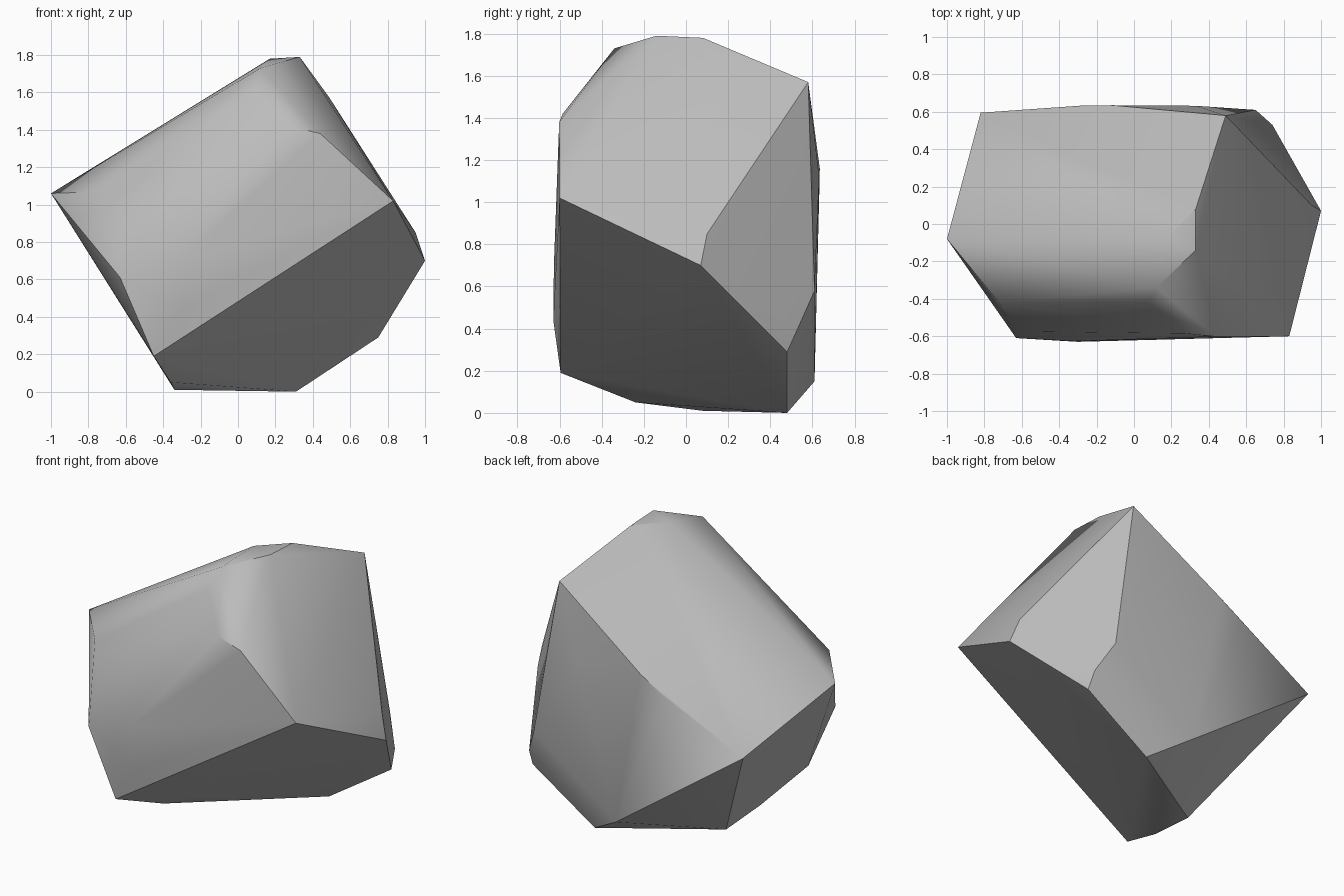
import bpy, bmesh, math

if "Cube" in bpy.data.objects:
    bpy.data.objects.remove(bpy.data.objects["Cube"])

# Corner points of the chipped boulder, grouped by region
top_corners = [(0.33, -0.14, 1.79), (0.33, 0.08, 1.78), (0.17, -0.08, 1.78),
               (0.12, -0.34, 1.73), (0.08, -0.42, 1.61), (0.49, 0.58, 1.57)]
left_corners = [(-1.0, -0.08, 1.06), (-0.82, 0.595, 0.79), (-0.72, -0.42, 1.07),
                (-0.63, -0.61, 0.61)]
front_corners = [(-0.58, -0.575, 0.86), (0.27, -0.585, 1.42), (0.44, -0.602, 1.38),
                 (0.83, -0.60, 1.02), (-0.30, -0.63, 0.44), (-0.32, -0.627, 0.70)]
right_corners = [(0.95, 0.10, 0.85), (1.0, 0.07, 0.70), (0.75, 0.48, 0.29),
                 (0.74, 0.53, 0.40), (0.65, 0.61, 0.58)]
back_corners = [(-0.28, 0.633, 1.06), (-0.12, 0.635, 1.16), (0.33, 0.632, 1.12),
                (0.07, 0.61, 0.15)]
base_corners = [(0.31, 0.48, 0.0), (-0.34, 0.08, 0.01), (-0.36, -0.24, 0.05),
                (-0.45, -0.595, 0.19)]

# Boulder: convex shell wrapped around the corners
bm = bmesh.new()
for group in (top_corners, left_corners, front_corners,
              right_corners, back_corners, base_corners):
    for co in group:
        bm.verts.new(co)
bmesh.ops.convex_hull(bm, input=bm.verts[:])
loose = [v for v in bm.verts if not v.link_faces]
bmesh.ops.delete(bm, geom=loose, context='VERTS')
bmesh.ops.recalc_face_normals(bm, faces=bm.faces[:])

mesh = bpy.data.meshes.new("boulder")
bm.to_mesh(mesh)
bm.free()
boulder = bpy.data.objects.new("boulder", mesh)
bpy.context.collection.objects.link(boulder)

# Single stone colour
stone = bpy.data.materials.new("grey stone")
stone.diffuse_color = (0.5, 0.5, 0.5, 1.0)
stone.use_nodes = True
stone.node_tree.nodes["Principled BSDF"].inputs["Base Color"].default_value = stone.diffuse_color
mesh.materials.append(stone)

# Soften shallow ridges, keep hard chips crisp
bpy.context.view_layer.objects.active = boulder
boulder.select_set(True)
bpy.ops.object.shade_smooth_by_angle(angle=math.radians(30))
